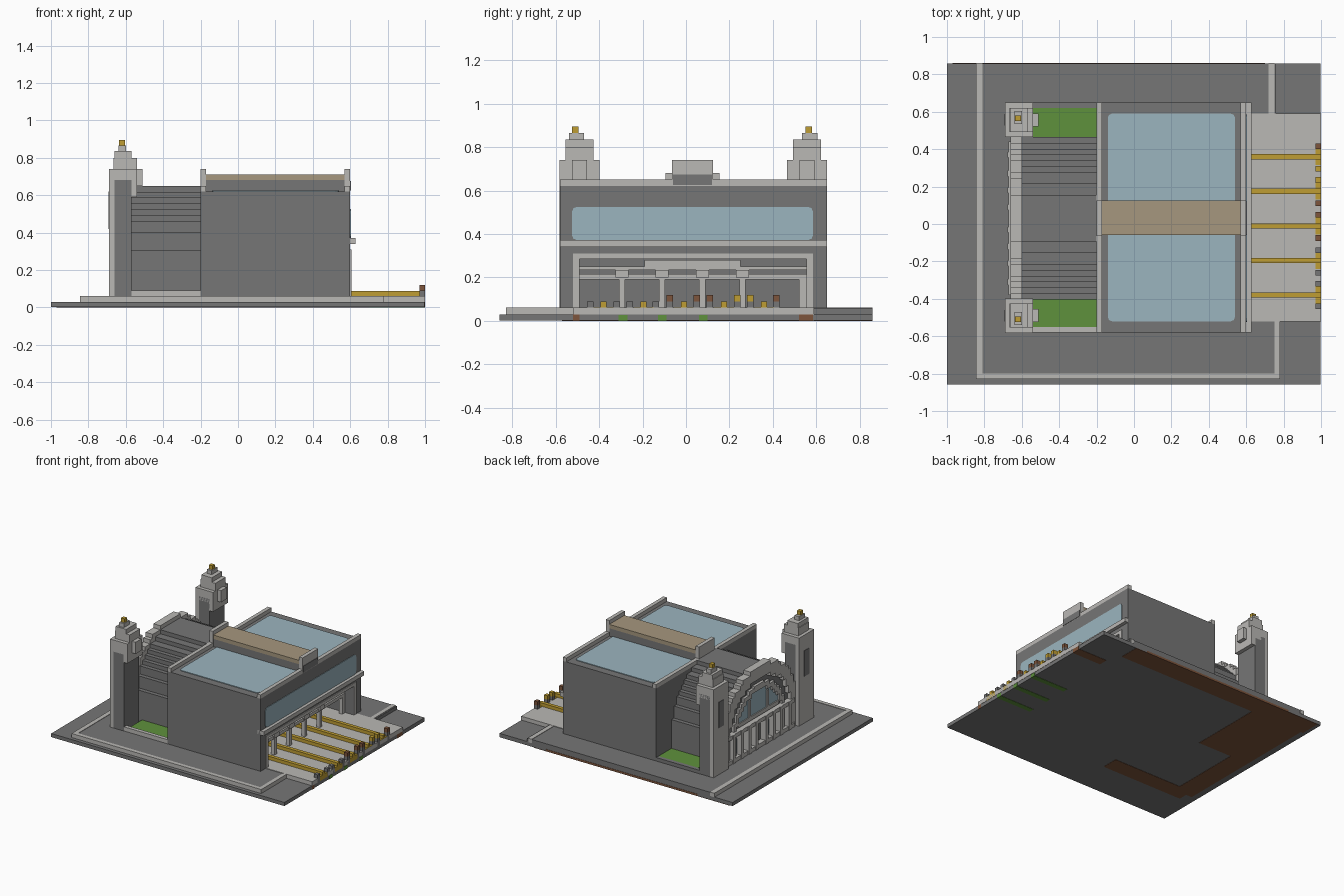
import bpy, bmesh, math

cube = bpy.data.objects.get("Cube")
if cube:
    bpy.data.objects.remove(cube)


def material(name, colour):
    m = bpy.data.materials.new(name)
    m.use_nodes = True
    m.diffuse_color = (*colour, 1)
    m.node_tree.nodes["Principled BSDF"].inputs["Base Color"].default_value = (*colour, 1)
    return m


DARK = material("dark grey stone", (.18, .18, .18))
LIGHT = material("pale stone", (.49, .48, .46))
GLASS = material("blue glass", (.33, .46, .52))
GREEN = material("grass green", (.113, .285, .045))
GOLD = material("gold", (.52, .34, .033))
TAN = material("tan roof", (.38, .31, .21))
BROWN = material("earth brown", (.205, .09, .045))


def boxes(name, mat, *bounds, chamfer=None):
    """One object from boxes (x0, x1, y0, y1, z0, z1); chamfer = axis of the clipped edges."""
    mesh = bpy.data.meshes.new(name)
    bm = bmesh.new()
    for x0, x1, y0, y1, z0, z1 in bounds:
        verts = bmesh.ops.create_cube(bm, size=1)["verts"]
        for v in verts:
            v.co = ((x0 + x1) / 2 + v.co.x * (x1 - x0),
                    (y0 + y1) / 2 + v.co.y * (y1 - y0),
                    (z0 + z1) / 2 + v.co.z * (z1 - z0))
    if chamfer is not None:
        edges = [e for e in bm.edges
                 if all(abs((e.verts[0].co - e.verts[1].co)[i]) < 1e-5 for i in range(3) if i != chamfer)]
        bmesh.ops.bevel(bm, geom=edges, offset=.022, segments=2, profile=.5, affect='EDGES')
    bm.to_mesh(mesh)
    bm.free()
    mesh.materials.append(mat)
    ob = bpy.data.objects.new(name, mesh)
    bpy.context.collection.objects.link(ob)
    return ob


STEP = .031
MID = .03      # centre line of the vaulted hall
SPRING = .22   # height where the vault starts to curve


def half_width(radius, z):
    rise = max(0, z - SPRING)
    if rise >= radius:
        return 0
    return math.ceil(math.sqrt(radius ** 2 - rise ** 2) / STEP - .5) * STEP


def stepped_arch(name, mat, x0, x1, outer, inner=0, bottom=.06):
    """Stack of rows following a round arch; a ring if inner is set."""
    rows, z = [], bottom
    while z < SPRING + outer - .005:
        top = min(z + STEP, SPRING + outer)
        a = half_width(outer, (z + top) / 2)
        b = half_width(inner, (z + top) / 2) if inner else 0
        if b:
            rows += [(x0, x1, MID - a, MID - b, z, top), (x0, x1, MID + b, MID + a, z, top)]
        elif a:
            rows.append((x0, x1, MID - a, MID + a, z, top))
        z = top
    return boxes(name, mat, *rows)


# Ground slab, raised pavement and kerbs
boxes("ground_slab", DARK, (-1, .998, -.858, .858, .002, .03))
boxes("pavement", DARK, (-.82, .76, -.81, .858, .03, .058), (.7, .735, .59, .858, .03, .058))
boxes("kerb", LIGHT,
      (-.845, -.81, -.83, .86, .03, .061), (-.81, .78, -.83, -.8, .03, .061),
      (.75, .78, -.8, -.52, .03, .061), (.72, .75, .59, .86, .03, .061))
boxes("street_right_back", DARK, (.75, .998, .59, .858, .03, .032))

# Earth and grass showing on the underside and edges
boxes("underside_earth", BROWN,
      (-.97, .7, .7, .86, 0, .002), (-.95, -.5, .12, .7, 0, .002),
      (-.95, -.79, -.5, .12, 0, .002), (-.9, -.2, -.57, -.44, 0, .002),
      (.75, 1, .52, .59, 0, .002), (-.7, .6, .858, .86, 0, .016),
      (.998, 1, .52, .585, 0, .03), (.998, 1, -.52, -.49, 0, .03))
boxes("underside_grass", GREEN,
      *[b for y in (-.29, -.11, .08) for b in
        ((.7, 1, y - .02, y + .02, 0, .002), (.998, 1, y - .02, y + .02, 0, .028))])

# Platforms with gold lines and end posts
boxes("platform", LIGHT, (-.17, 1, -.52, .59, .03, .062))
lines = []
for i in range(5):
    y = -.38 + i * .185
    lines += [(-.1, 1, y - .014, y + .014, .06, .088), (.97, 1, y - .045, y + .045, .03, .064)]
boxes("platform_lines", GOLD, *lines)
post_y = [-.44, -.32, -.26, -.14, -.075, .05, .11, .235, .295, .415]
boxes("end_posts", DARK, *[(.97, 1, y - .015, y + .015, .03, .09) for y in post_y])
boxes("post_caps_brown", BROWN, *[(.97, 1, y - .015, y + .015, .09, .12) for y in post_y[4:7] + post_y[9:]])
boxes("post_caps_gold", GOLD, *[(.97, 1, y - .015, y + .015, .09, .12) for y in post_y[7:9]])

# Main hall, open on the platform side
boxes("main_hall", DARK,
      (-.2, .6, -.58, .65, .31, .62), (-.2, .6, -.58, -.49, .03, .31),
      (-.2, .6, .555, .65, .03, .31), (-.2, -.17, -.49, .555, .03, .31))
boxes("hall_parapets", LIGHT,
      *[b for x in (-.2, .57) for b in
        ((x, x + .03, -.58, .65, .62, .65), (x, x + .03, -.065, .125, .65, .74))])
boxes("parapet_panel", DARK, (.6, .603, -.06, .12, .625, .675))
boxes("roof_ridge_base", DARK, (-.17, .57, -.06, .125, .62, .68))
boxes("roof_ridge", TAN, (-.17, .57, -.06, .125, .68, .71))
boxes("roof_glass", GLASS, (-.14, .54, -.52, .59, .619, .625), chamfer=2)
boxes("hall_window", GLASS, (.598, .604, -.525, .585, .372, .525), chamfer=0)
boxes("canopy_ledge", LIGHT, (.57, .627, -.58, .65, .34, .372))
boxes("hall_opening_frame", LIGHT,
      (.57, .606, -.52, -.49, .06, .31), (.57, .606, .555, .585, .06, .31),
      (.57, .606, -.52, .585, .285, .31))

# Columns and screen inside the hall
screen = [(.5, .53, -.49, .555, .19, .215), (.5, .53, -.49, .555, .235, .25),
          (.5, .53, -.19, .25, .25, .28), (.5, .53, .52, .555, .06, .2)]
for y in (-.295, -.11, .075, .26):
    screen += [(.5, .53, y - .014, y + .014, .06, .25), (.49, .54, y - .03, y + .03, .2, .235)]
boxes("hall_screen", LIGHT, *screen)

# Vaulted hall and stepped end arch
stepped_arch("vault", DARK, -.63, -.2, .43)
stepped_arch("arch_rim", LIGHT, -.66, -.6, .46, .375)
stepped_arch("arch_inner_rim", LIGHT, -.65, -.62, .32, .28)
stepped_arch("arch_window", GLASS, -.637, -.629, .28, bottom=.31)
boxes("window_bars", LIGHT,
      *[(-.645, -.63, y - .012, y + .012, .3, .45) for y in (-.08, .14)],
      (-.645, -.63, -.22, .28, .29, .32))

# Entrance front
boxes("entrance_lintel", LIGHT, (-.67, -.63, -.38, .44, .25, .28), (-.67, -.63, -.38, .44, .06, .09))
boxes("entrance_columns", LIGHT,
      *[(-.675, -.63, MID + s * k - .015, MID + s * k + .015, .06, .28)
        for k in (.06, .15, .24, .34) for s in (-1, 1)])
boxes("entrance_doors", GLASS,
      *[(-.637, -.629, MID + k - .035, MID + k + .035, .1, .21) for k in (-.29, -.1, .1, .29)])

# Gardens beside the vault
boxes("gardens", GREEN, (-.54, -.2, -.55, -.4, .05, .085), (-.54, -.2, .46, .62, .05, .085))
boxes("garden_kerb", LIGHT, (-.57, -.2, -.58, -.55, .05, .09))
boxes("garden_back_edge", DARK, (-.57, -.2, .62, .65, .05, .085))

# Corner towers
for side, c, tip in (("front", -.49, -.51), ("back", .557, .565)):
    w = .092
    boxes(side + "_tower_body", DARK, (-.66, -.57, c - w, c + w, .05, .68))
    boxes(side + "_tower_stone", LIGHT,
          (-.69, -.66, c - w, c + w, .05, .74),
          (-.66, -.54, c - w, c + w, .65, .74),
          (-.575, -.54, c - w, c + w, .59, .65),
          (-.54, -.51, c - .035, c + .035, .65, .74),
          (-.665, -.54, c - .064, c + .064, .74, .80),
          (-.66, -.57, c - .064, c + .064, .80, .835),
          (-.64, -.6, tip - .03, tip + .04, .835, .866))
    boxes(side + "_tower_panel", DARK, (-.693, -.688, c - .03, c + .03, .42, .62))
    boxes(side + "_tower_finial", GOLD, (-.635, -.605, tip - .015, tip + .015, .866, .896))
